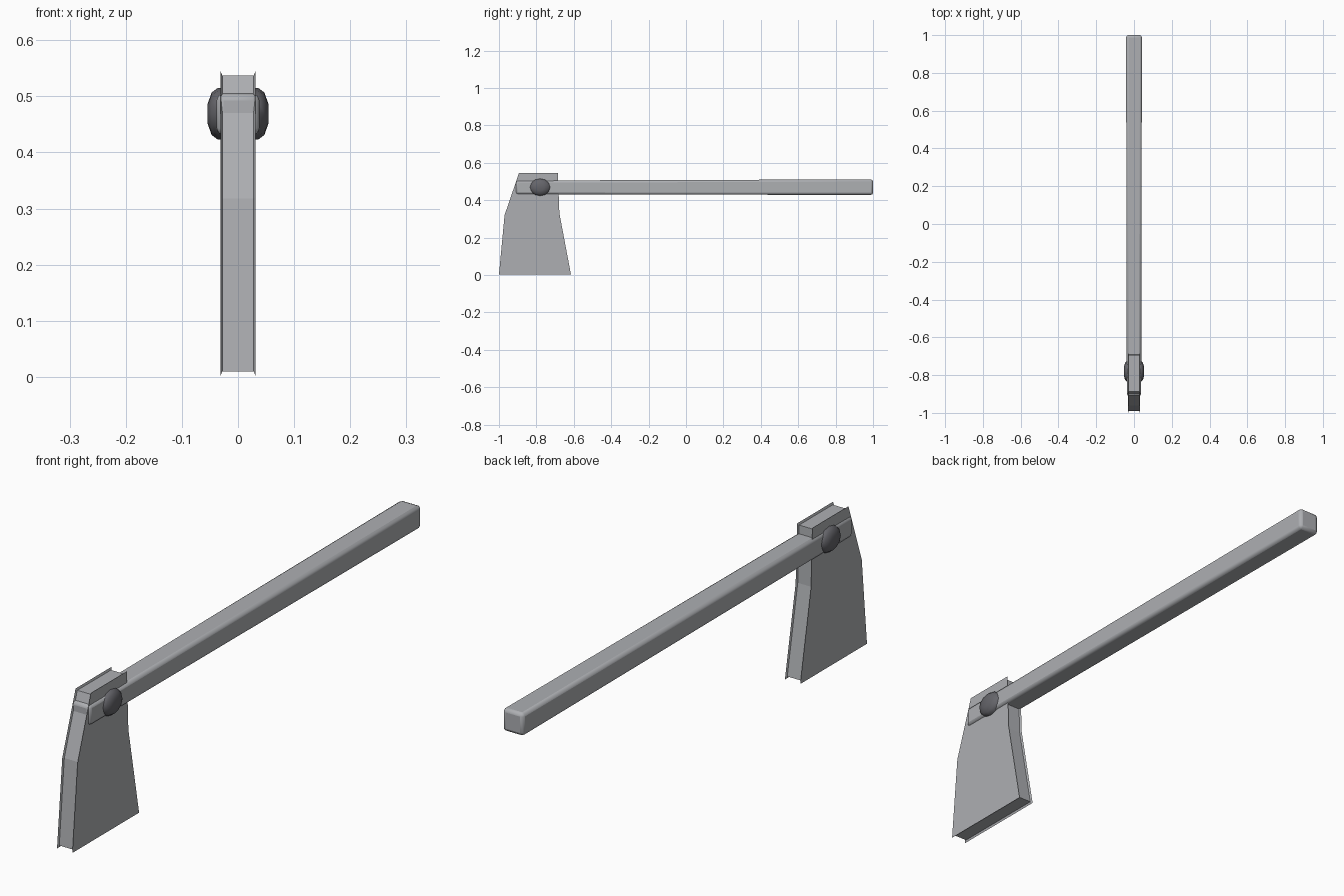
import bpy, bmesh, math
from mathutils import Vector

cube = bpy.data.objects.get("Cube")
if cube:
    bpy.data.objects.remove(cube, do_unlink=True)


def material(name, value):
    m = bpy.data.materials.new(name)
    m.use_nodes = True
    m.diffuse_color = value
    m.node_tree.nodes["Principled BSDF"].inputs["Base Color"].default_value = value
    return m


steel = material("light grey", (0.42, 0.43, 0.45, 1))
dark = material("dark grey", (0.13, 0.13, 0.145, 1))


def finish(name, bm, mat):
    bmesh.ops.recalc_face_normals(bm, faces=bm.faces)
    me = bpy.data.meshes.new(name)
    bm.to_mesh(me)
    bm.free()
    me.materials.append(mat)
    ob = bpy.data.objects.new(name, me)
    bpy.context.collection.objects.link(ob)
    return ob


def loft(rings):
    """Skin rings of points and cap both ends."""
    bm = bmesh.new()
    loops = [[bm.verts.new(p) for p in ring] for ring in rings]
    n = len(loops[0])
    for a, b in zip(loops, loops[1:]):
        for i in range(n):
            j = (i + 1) % n
            bm.faces.new((a[i], a[j], b[j], b[i]))
    bm.faces.new(loops[0])
    bm.faces.new(loops[-1])
    return bm


def inset(profile, d):
    """Move every edge of a clockwise outline inwards by d."""
    result = []
    n = len(profile)
    for i in range(n):
        p0, p, p1 = (Vector(profile[k % n]) for k in (i - 1, i, i + 1))
        a, b = (p - p0).normalized(), (p1 - p).normalized()
        na, nb = Vector((a.y, -a.x)), Vector((b.y, -b.x))
        result.append(p + (na + nb) * d / (1 + na.dot(nb)))
    return result


# Blade: body with a thin lip around each side face
outline = [(-1, 0.002), (-0.97, 0.32), (-0.893, 0.545), (-0.685, 0.545),
           (-0.677, 0.33), (-0.615, 0.002)]
inner = inset(outline, 0.008)
blade = loft([[(x, y, z) for y, z in ring] for x, ring in
              ((-0.031, outline), (-0.028, inner), (0.028, inner), (0.031, outline))])
finish("blade", blade, steel)

# Handle: slightly tapered bar with rounded edges
handle = loft([[(sx * w, y, z) for sx, z in
                ((-1, low), (1, low), (1, high), (-1, high))]
               for y, w, low, high in ((-0.91, 0.038, 0.431, 0.505),
                                       (1.0, 0.042, 0.428, 0.511))])
handle = finish("handle", handle, steel)
bev = handle.modifiers.new("round edges", "BEVEL")
bev.width = 0.012
bev.segments = 2

# Rivet: domed head on each side, joined through the blade
half = ((0.054, 0.4), (0.047, 0.82), (0.036, 1.0))
stations = [(-x, r) for x, r in half] + [(x, r) for x, r in reversed(half)]
sides = 12
rivet = loft([[(x, -0.78 + 0.056 * r * math.cos(i * math.tau / sides),
                0.469 + 0.046 * r * math.sin(i * math.tau / sides))
               for i in range(sides)] for x, r in stations])
rivet = finish("rivet", rivet, dark)

# Smooth the rounded parts
for ob in (handle, rivet):
    bpy.ops.object.select_all(action="DESELECT")
    ob.select_set(True)
    bpy.context.view_layer.objects.active = ob
    bpy.ops.object.shade_smooth_by_angle(angle=math.radians(40))
